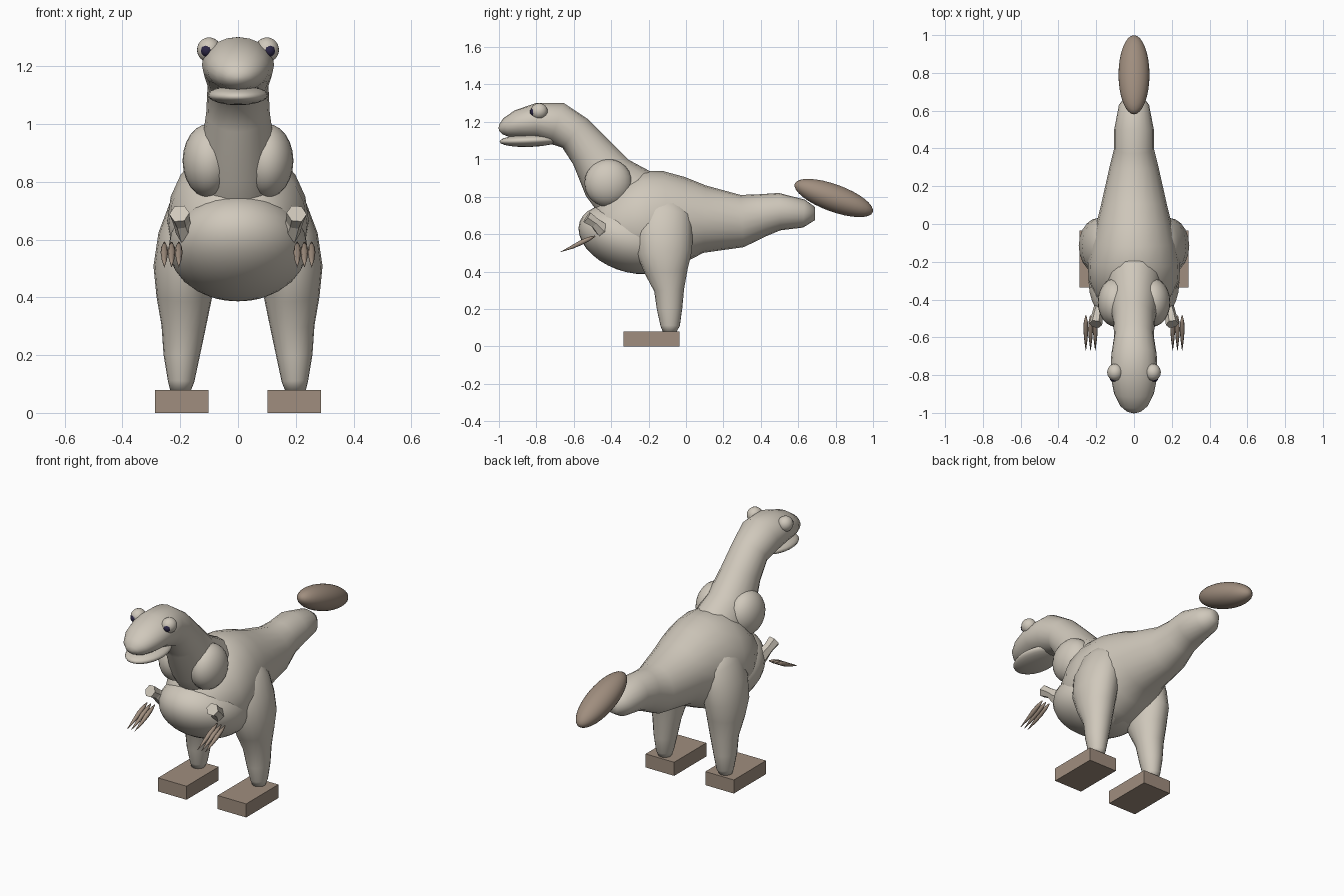
import bpy, bmesh, math
from mathutils import Vector, Matrix

old = bpy.data.objects.get("Cube")
if old:
    bpy.data.objects.remove(old, do_unlink=True)


def material(name, rgb):
    m = bpy.data.materials.new(name)
    m.use_nodes = True
    m.diffuse_color = (*rgb, 1)
    bsdf = next(n for n in m.node_tree.nodes if n.type == 'BSDF_PRINCIPLED')
    bsdf.inputs["Base Color"].default_value = (*rgb, 1)
    return m


SKIN = material("pale beige skin", (0.63, 0.58, 0.50))
BROWN = material("brown horn", (0.35, 0.27, 0.21))
DARK = material("dark pupil", (0.025, 0.02, 0.06))


def finish(bm, name, mat, smooth=True):
    bmesh.ops.recalc_face_normals(bm, faces=bm.faces)
    for f in bm.faces:
        f.smooth = smooth
    mesh = bpy.data.meshes.new(name)
    bm.to_mesh(mesh)
    bm.free()
    mesh.materials.append(mat)
    obj = bpy.data.objects.new(name, mesh)
    bpy.context.collection.objects.link(obj)
    return obj


def tube(name, mat, rings, sides=20, smooth=True):
    """Loft ellipses (x, y, z, half width, half depth) square to the path."""
    bm = bmesh.new()
    centres = [Vector(r[:3]) for r in rings]
    loops = []
    for i, r in enumerate(rings):
        tangent = centres[min(i + 1, len(rings) - 1)] - centres[max(i - 1, 0)]
        depth = tangent.cross(Vector((1, 0, 0))).normalized()
        width = depth.cross(tangent).normalized()
        loop = []
        for k in range(sides):
            a = math.tau * k / sides
            loop.append(bm.verts.new(centres[i] + width * r[3] * math.cos(a)
                                     + depth * r[4] * math.sin(a)))
        loops.append(loop)
    for a, b in zip(loops, loops[1:]):
        for k in range(sides):
            n = (k + 1) % sides
            bm.faces.new((a[k], a[n], b[n], b[k]))
    bm.faces.new(loops[0])
    bm.faces.new(loops[-1])
    return finish(bm, name, mat, smooth)


def ellipsoid(name, mat, centre, radii, tilt=0, segments=24):
    bm = bmesh.new()
    place = (Matrix.Translation(centre) @ Matrix.Rotation(math.radians(tilt), 4, 'X')
             @ Matrix.Diagonal((*radii, 1)))
    bmesh.ops.create_uvsphere(bm, u_segments=segments, v_segments=segments // 2,
                              radius=1, matrix=place)
    return finish(bm, name, mat)


def box(name, mat, low, high):
    bm = bmesh.new()
    low, high = Vector(low), Vector(high)
    bmesh.ops.create_cube(bm, size=1, matrix=Matrix.Translation((low + high) / 2)
                          @ Matrix.Diagonal((*(high - low), 1)))
    return finish(bm, name, mat, False)


# Torso running into the tail: y, z, half width, half height
torso = [(.69, .71, .035, .035), (.63, .71, .08, .075), (.5, .72, .105, .1),
         (.4, .70, .105, .115), (.3, .67, .13, .14), (.1, .68, .175, .18),
         (0, .68, .2, .225), (-.1, .675, .225, .262), (-.2, .665, .245, .275),
         (-.3, .65, .24, .25), (-.42, .64, .185, .18), (-.5, .65, .11, .09)]
tube("torso_and_tail", SKIN, [(0, *r) for r in torso])

# Neck rising into the head and snout
neck = [(-.2, .7, .16, .2), (-.3, .79, .15, .185), (-.42, .9, .13, .15),
        (-.51, 1.04, .11, .115), (-.595, 1.14, .105, .102), (-.69, 1.192, .12, .115),
        (-.8, 1.205, .125, .096), (-.9, 1.187, .105, .076), (-.96, 1.17, .075, .053),
        (-.99, 1.16, .04, .028), (-1, 1.157, .01, .008)]
tube("neck_and_head", SKIN, [(0, *r) for r in neck])

ellipsoid("lower_jaw", SKIN, (0, -.835, 1.1), (.105, .162, .034), 2)
ellipsoid("belly", SKIN, (0, -.31, .573), (.24, .275, .172), -20, 32)
ellipsoid("tail_tip", BROWN, (0, .79, .793), (.082, .222, .073), -20, 32)

# Paired parts
leg = [(.2, -.09, .075, .035, .035), (.197, -.085, .11, .046, .052),
       (.195, -.088, .2, .063, .068), (.188, -.09, .3, .077, .08),
       (.186, -.105, .4, .096, .115), (.185, -.115, .5, .108, .148),
       (.17, -.12, .6, .108, .155), (.14, -.11, .7, .1, .145),
       (.11, -.1, .8, .06, .08)]
arm = [(.165, -.41, .605, .035, .04), (.18, -.45, .625, .036, .042),
       (.195, -.485, .66, .03, .03), (.203, -.53, .69, .035, .036)]
claw = [(-.485, .59, .003), (-.52, .574, .011), (-.56, .555, .013),
        (-.61, .53, .009), (-.67, .505, .001)]
for side, s in (("left", 1), ("right", -1)):
    tube(side + "_leg", SKIN, [(s * r[0], *r[1:]) for r in leg])
    box(side + "_foot", BROWN, (s * .195 - .093, -.335, 0), (s * .195 + .093, -.035, .08))
    ellipsoid(side + "_shoulder", SKIN, (s * .1, -.415, .873), (.092, .128, .128))
    tube(side + "_arm", SKIN, [(s * r[0], *r[1:]) for r in arm], 6, False)
    for i in range(3):
        x = s * (.205 + .025 * i)
        tube(f"{side}_claw_{i + 1}", BROWN, [(x, y, z, r, r) for y, z, r in claw], 8)
    ellipsoid(side + "_eye", SKIN, (s * .1, -.785, 1.257), (.042, .045, .043))
    ellipsoid(side + "_pupil", DARK, (s * .108, -.813, 1.254), (.022, .022, .022), 0, 12)
